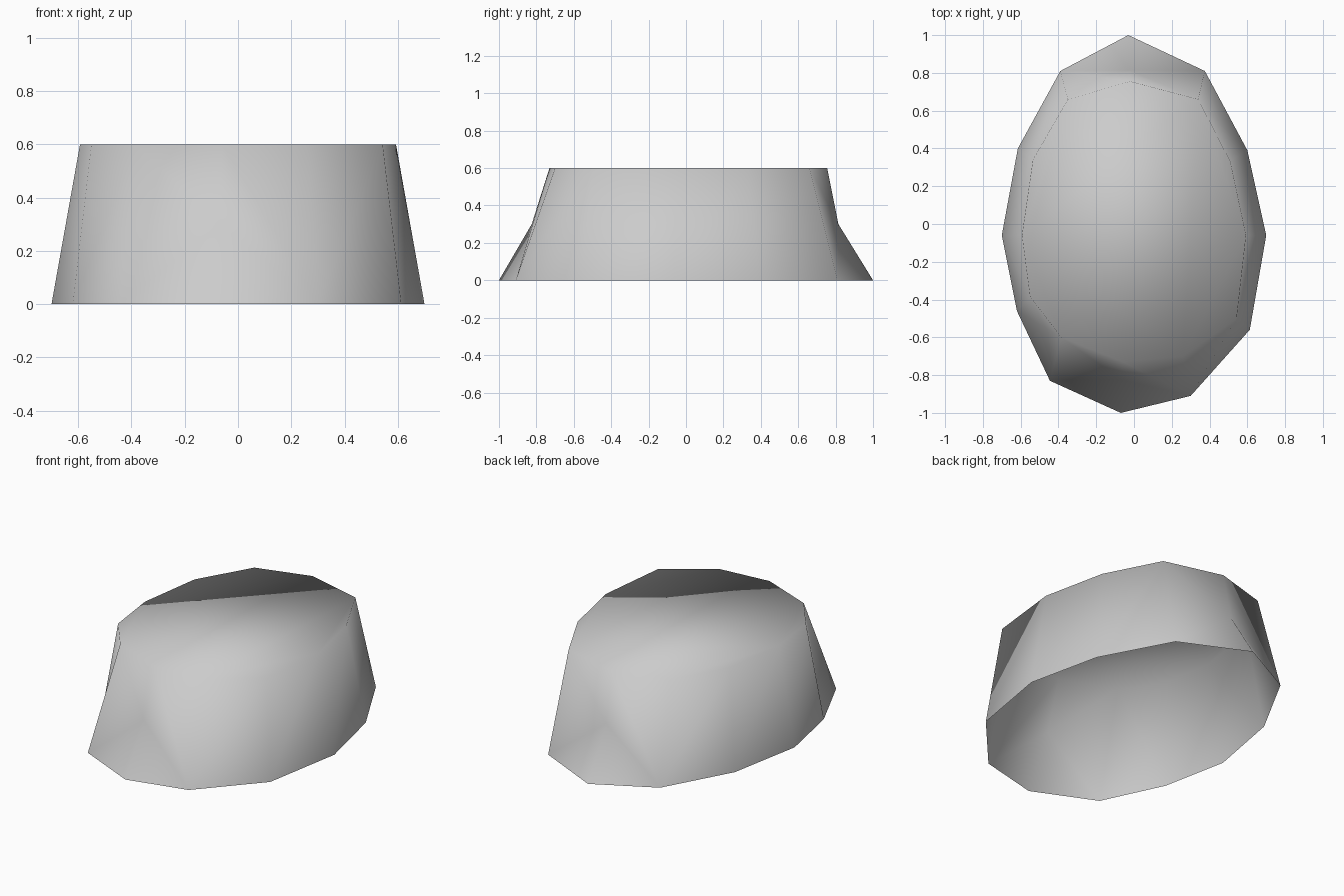
import bpy
import bmesh

cube = bpy.data.objects.get("Cube")
if cube:
    bpy.data.objects.remove(cube, do_unlink=True)

HEIGHT = 0.6

# Uneven twelve-sided outlines, counter-clockwise from the back tip
base = [(-0.03, 1.0), (-0.39, 0.81), (-0.615, 0.40), (-0.70, -0.06),
        (-0.62, -0.46), (-0.445, -0.83), (-0.07, -1.0), (0.30, -0.91),
        (0.613, -0.56), (0.70, -0.06), (0.60, 0.39), (0.375, 0.81)]
rim = [(-0.02, 0.755), (-0.35, 0.66), (-0.535, 0.34), (-0.593, -0.06),
       (-0.55, -0.385), (-0.385, -0.60), (-0.06, -0.73), (0.26, -0.70),
       (0.543, -0.50), (0.593, -0.06), (0.51, 0.33), (0.34, 0.66)]

# Stone body: sloping sides under a flat top, open underneath
bm = bmesh.new()
low = [bm.verts.new((x, y, 0)) for x, y in base]
high = [bm.verts.new((x, y, HEIGHT)) for x, y in rim]
count = len(low)
for i in range(count):
    j = (i + 1) % count
    bm.faces.new((low[i], low[j], high[j], high[i]))
bm.faces.new(high)

# Dent the slope above the front and back tips
for tip, dent_y in ((0, 0.815), (count // 2, -0.825)):
    edge = bm.edges.get((low[tip], high[tip]))
    dent = bmesh.utils.edge_split(edge, low[tip], 0.5)[1]
    dent.co.y = dent_y
    dent.co.z = HEIGHT / 2
    for side in (-1, 1):
        corner = low[(tip + side) % count]
        bmesh.ops.connect_verts(bm, verts=[dent, corner])

for face in bm.faces:
    face.smooth = True
mesh = bpy.data.meshes.new("stone_body")
bm.to_mesh(mesh)
bm.free()
stone = bpy.data.objects.new("stone_body", mesh)
bpy.context.collection.objects.link(stone)

# Plain grey stone
grey = bpy.data.materials.new("stone_grey")
grey.use_nodes = True
colour = (0.6, 0.6, 0.6, 1)
grey.diffuse_color = colour
grey.node_tree.nodes["Principled BSDF"].inputs["Base Color"].default_value = colour
mesh.materials.append(grey)
